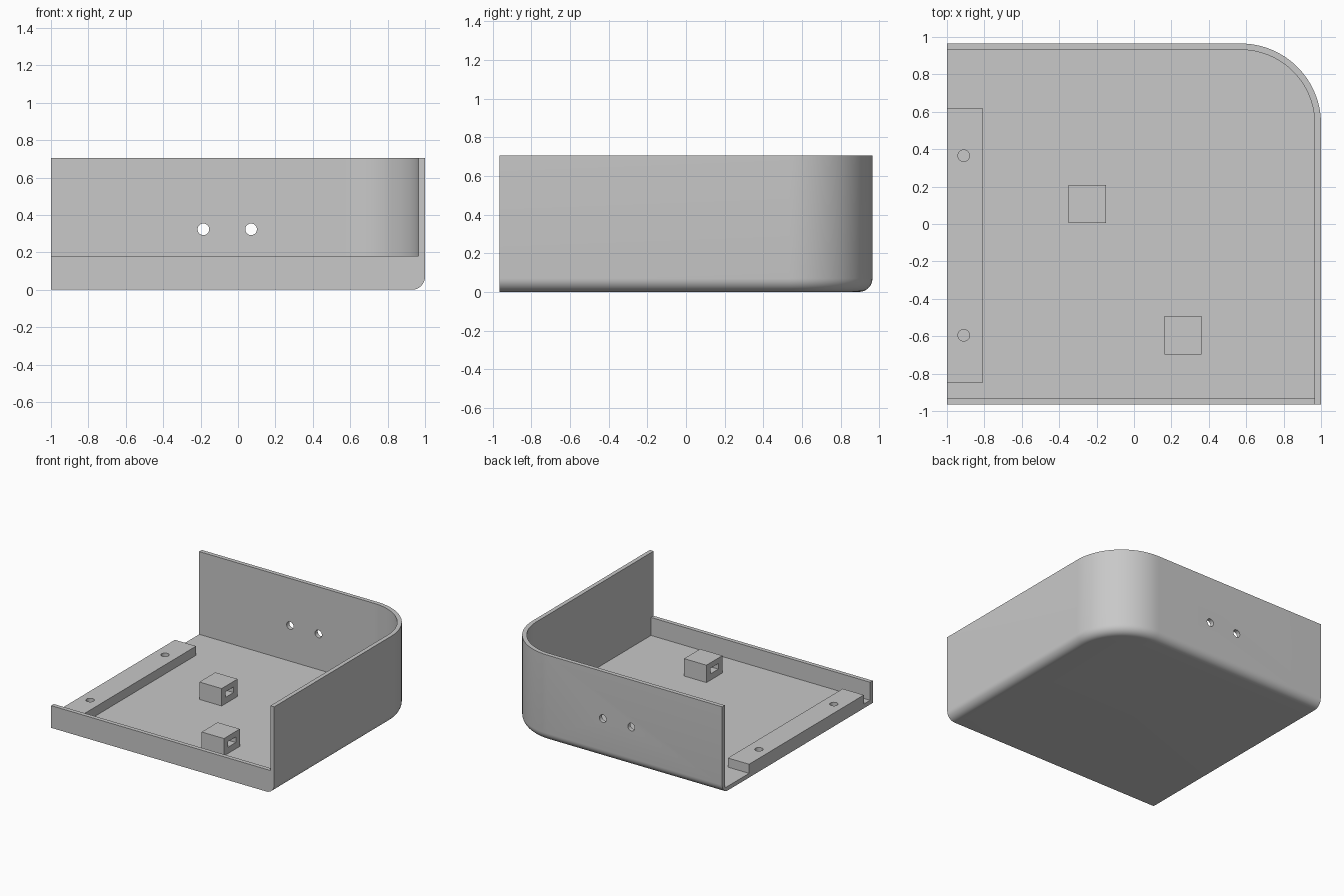
import bpy, bmesh
from math import pi, sin, cos

cube = bpy.data.objects.get("Cube")
if cube:
    bpy.data.objects.remove(cube, do_unlink=True)

# Overall dimensions
HALF_Y, HEIGHT, LIP = 0.965, 0.705, 0.18
WALL, CORNER, FILLET = 0.034, 0.43, 0.07

grey = bpy.data.materials.new("plain_grey")
grey.use_nodes = True
grey.diffuse_color = (0.58, 0.58, 0.58, 1)
grey.node_tree.nodes["Principled BSDF"].inputs["Base Color"].default_value = (0.58, 0.58, 0.58, 1)


def finish(name, bm):
    bmesh.ops.recalc_face_normals(bm, faces=bm.faces)
    mesh = bpy.data.meshes.new(name)
    bm.to_mesh(mesh)
    bm.free()
    mesh.materials.append(grey)
    obj = bpy.data.objects.new(name, mesh)
    bpy.context.collection.objects.link(obj)
    return obj


def outline(inset, left, front, steps=32):
    """Rectangle with one rounded corner, inset on the two tall sides."""
    cx, cy, r = 1 - CORNER, HALF_Y - CORNER, CORNER - inset
    arc = [(cx + r * cos(pi / 2 * i / steps), cy + r * sin(pi / 2 * i / steps))
           for i in range(steps + 1)]
    return [(left, front), (1 - inset, front)] + arc + [(left, HALF_Y - inset)]


def loft(name, levels, left, front):
    """Solid through outlines given as (inset, z) pairs."""
    bm = bmesh.new()
    rings = [[bm.verts.new((x, y, z)) for x, y in outline(d, left, front)] for d, z in levels]
    for a, b in zip(rings, rings[1:]):
        for i in range(len(a)):
            j = (i + 1) % len(a)
            bm.faces.new((a[i], a[j], b[j], b[i]))
    bm.faces.new(rings[0])
    bm.faces.new(rings[-1])
    return finish(name, bm)


def box(name, x, y, z):
    bm = bmesh.new()
    bmesh.ops.create_cube(bm, size=1)
    for v in bm.verts:
        v.co = [(a + b) / 2 + c * (b - a) for c, (a, b) in zip(v.co, (x, y, z))]
    return finish(name, bm)


def drill(location, along_y=False, radius=0.031, depth=0.3):
    bm = bmesh.new()
    bmesh.ops.create_cone(bm, cap_ends=True, segments=32, radius1=radius, radius2=radius, depth=depth)
    obj = finish("drill_cutter", bm)
    obj.location = location
    obj.rotation_euler.x = pi / 2 if along_y else 0
    return obj


def cut(obj, cutters):
    """Subtract the cutters, then shade with sharp edges kept."""
    bpy.ops.object.select_all(action='DESELECT')
    bpy.context.view_layer.objects.active = obj
    obj.select_set(True)
    for c in cutters:
        c.hide_render = True
        mod = obj.modifiers.new("cut", 'BOOLEAN')
        mod.operation, mod.solver, mod.object = 'DIFFERENCE', 'EXACT', c
        bpy.ops.object.modifier_apply(modifier=mod.name)
        bpy.data.objects.remove(c, do_unlink=True)
    bpy.ops.object.shade_smooth_by_angle(angle=pi / 6)


# Tray: rounded body, hollowed, open on one side, low lip at the front
angles = [pi / 2 * i / 8 for i in range(9)]
levels = [(FILLET * (1 - sin(a)), FILLET * (1 - cos(a))) for a in angles] + [(0, HEIGHT)]
tray = loft("tray", levels, -1, -HALF_Y)
cut(tray, [
    loft("hollow_cutter", [(WALL, WALL), (WALL, 1)], -1.2, WALL - HALF_Y),
    box("lip_cutter", (-1.2, 1 - WALL), (-1.2, -0.9), (LIP, 1)),
    drill((-0.185, HALF_Y, 0.323), True),
    drill((0.07, HALF_Y, 0.323), True),
])

# Mounting rail along the open side, with two screw holes
rail = box("mounting_rail", (-1, -0.81), (-0.85, 0.62), (WALL, 0.108))
cut(rail, [drill((-0.91, y, 0.1)) for y in (0.365, -0.595)])

# Slotted posts on the floor
for name, x, y in (("rear_post", -0.25, 0.107), ("front_post", 0.262, -0.595)):
    post = box(name, (x - 0.1, x + 0.1), (y - 0.102, y + 0.102), (WALL, 0.175))
    cut(post, [box("slot_cutter", (x - 0.2, x + 0.2), (y - 0.05, y + 0.05), (0.085, 0.13))])
